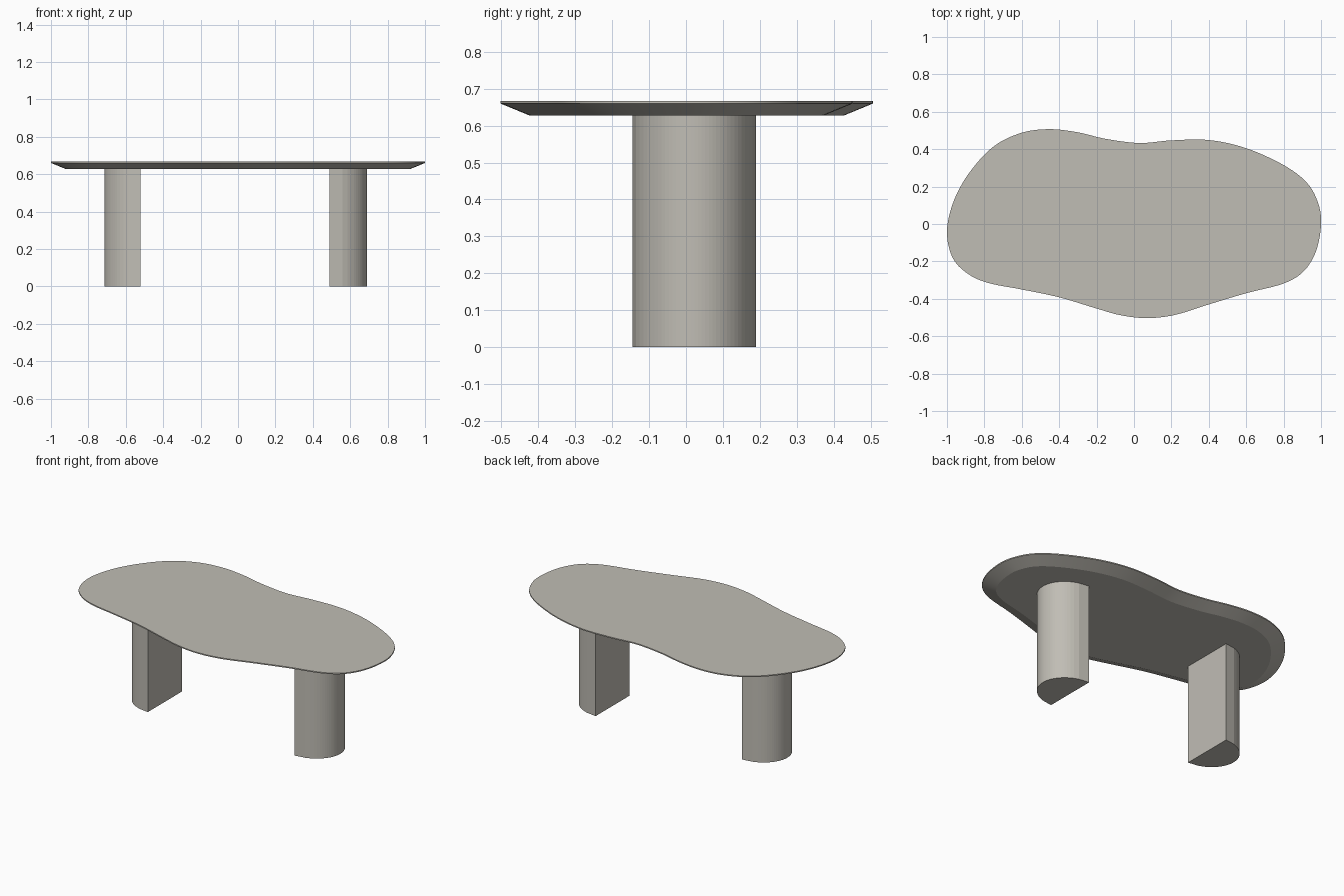
import bpy, bmesh, math
from mathutils import Vector

if "Cube" in bpy.data.objects:
    bpy.data.objects.remove(bpy.data.objects["Cube"])

stone = bpy.data.materials.new("warm grey stone")
stone.diffuse_color = (0.53, 0.51, 0.46, 1)
stone.use_nodes = True
stone.node_tree.nodes["Principled BSDF"].inputs["Base Color"].default_value = stone.diffuse_color

TOP_Z, RIM_Z, UNDER_Z = 0.667, 0.66, 0.627


def loft(name, rings):
    """Join rings of points (bottom to top) with quads and cap both ends."""
    bm = bmesh.new()
    loops = [[bm.verts.new(p) for p in ring] for ring in rings]
    n = len(loops[0])
    for a, b in zip(loops, loops[1:]):
        for i in range(n):
            j = (i + 1) % n
            bm.faces.new((a[i], a[j], b[j], b[i]))
    bm.faces.new(loops[0][::-1])
    bm.faces.new(loops[-1])
    bmesh.ops.recalc_face_normals(bm, faces=bm.faces)
    mesh = bpy.data.meshes.new(name)
    bm.to_mesh(mesh)
    bm.free()
    mesh.materials.append(stone)
    obj = bpy.data.objects.new(name, mesh)
    bpy.context.collection.objects.link(obj)
    return obj


def smooth_closed(points, steps):
    """Closed Catmull-Rom curve through the points."""
    pts = [Vector(p) for p in points]
    n, out = len(pts), []
    for i in range(n):
        a, b, c, d = (pts[(i + k) % n] for k in (-1, 0, 1, 2))
        for s in range(steps):
            t = s / steps
            out.append(0.5 * (2 * b + (c - a) * t + (2 * a - 5 * b + 4 * c - d) * t * t
                              + (3 * b - a - 3 * c + d) * t ** 3))
    return out


def inset(points, dist):
    """Move a counter-clockwise outline inwards by a fixed distance."""
    n, out = len(points), []
    for i, p in enumerate(points):
        t = (points[(i + 1) % n] - points[i - 1]).normalized()
        out.append(p + Vector((-t.y, t.x)) * dist)
    return out


# Table top: pebble outline with a thin rim and a wide undercut bevel
outline = smooth_closed([
    (1.0, 0.0), (0.985, 0.11), (0.925, 0.22), (0.8, 0.315), (0.6, 0.405),
    (0.4, 0.449), (0.2, 0.447), (0.03, 0.433), (-0.15, 0.455), (-0.3, 0.49),
    (-0.45, 0.507), (-0.6, 0.488), (-0.75, 0.415), (-0.88, 0.275), (-0.965, 0.12),
    (-1.0, -0.04), (-0.97, -0.18), (-0.89, -0.265), (-0.78, -0.315), (-0.6, -0.35),
    (-0.4, -0.392), (-0.2, -0.452), (-0.07, -0.488), (0.07, -0.503), (0.22, -0.486),
    (0.4, -0.43), (0.6, -0.37), (0.8, -0.318), (0.91, -0.25), (0.975, -0.14)], 6)


def at(points, z):
    return [(p.x, p.y, z) for p in points]


top = loft("table_top", [at(inset(outline, 0.08), UNDER_Z),
                         at(outline, RIM_Z), at(outline, TOP_Z)])
bpy.context.view_layer.objects.active = top
top.select_set(True)
bpy.ops.object.shade_smooth_by_angle(angle=math.radians(20))

# Legs: half-ellipse columns of narrow flat strips, flat side facing inwards
STRIPS, HALF_Y, MID_Y = 34, 0.1675, 0.0225
for name, flat_x, depth in (("left_leg", -0.52, -0.195), ("right_leg", 0.49, 0.2)):
    section = []
    for i in range(STRIPS + 1):
        u = 2 * i / STRIPS - 1
        section.append(Vector((flat_x + depth * math.sqrt(max(0, 1 - u * u)),
                               MID_Y + HALF_Y * u)))
    loft(name, [at(section, 0), at(section, UNDER_Z + 0.005)])
